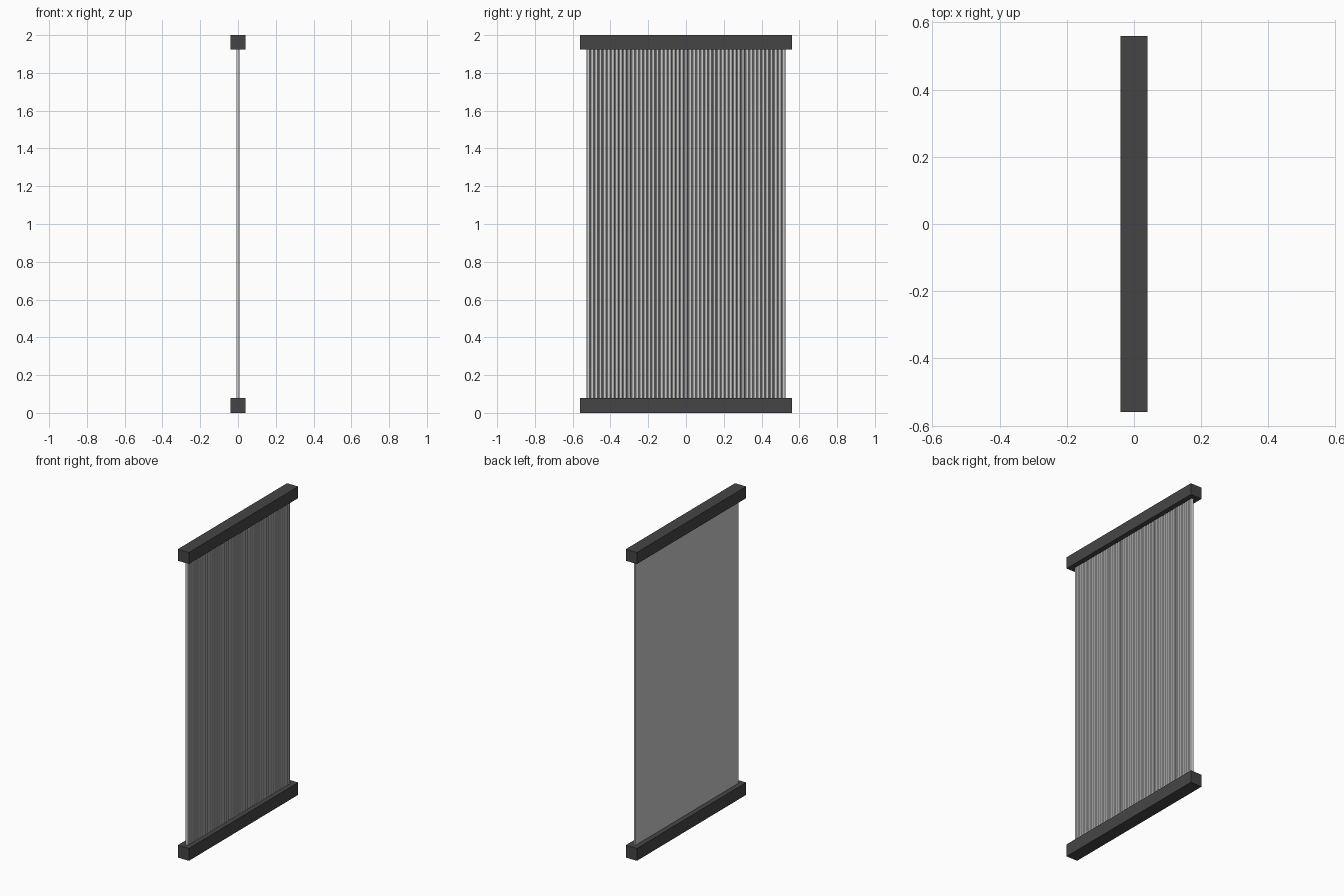
import bpy, bmesh, math

if "Cube" in bpy.data.objects:
    bpy.data.objects.remove(bpy.data.objects["Cube"])

def material(name, v):
    m = bpy.data.materials.new(name)
    m.diffuse_color = (v, v, v, 1)
    m.use_nodes = True
    m.node_tree.nodes["Principled BSDF"].inputs["Base Color"].default_value = m.diffuse_color
    return m

dark = material("dark_metal", 0.06)

def box(name, x0, x1, y0, y1, z0, z1, mat=None):
    bpy.ops.mesh.primitive_cube_add(size=1, location=((x0+x1)/2, (y0+y1)/2, (z0+z1)/2))
    o = bpy.context.object
    o.name = name
    o.scale = (x1-x0, y1-y0, z1-z0)
    bpy.ops.object.transform_apply(location=True, rotation=False, scale=True)
    if mat:
        o.data.materials.append(mat)
    return o

# Rails at bottom and top
box("bottom_rail", -0.04, 0.04, -0.56, 0.56, 0, 0.08, dark)
box("top_rail", -0.04, 0.04, -0.56, 0.56, 1.925, 2.0, dark)

# Ribbed sheet: flat at the back, raised ribs on the right side
N, HALF, Z0, Z1 = 49, 0.528, 0.07, 1.94
pitch = 2 * HALF / N
profile = [(-0.008, -HALF)]
for i in range(N):
    y = -HALF + i * pitch
    for t, x in ((0, 0.0), (0.2, 0.008), (0.8, 0.008)):
        profile.append((x, y + t * pitch))
profile += [(0.0, HALF), (-0.008, HALF)]

bm = bmesh.new()
face = bm.faces.new([bm.verts.new((x, y, Z0)) for x, y in profile])
ext = bmesh.ops.extrude_face_region(bm, geom=[face])
bmesh.ops.translate(bm, vec=(0, 0, Z1 - Z0),
                    verts=[g for g in ext["geom"] if isinstance(g, bmesh.types.BMVert)])
bmesh.ops.recalc_face_normals(bm, faces=bm.faces)
me = bpy.data.meshes.new("ribbed_panel")
bm.to_mesh(me)
bm.free()
bpy.context.collection.objects.link(bpy.data.objects.new("ribbed_panel", me))
